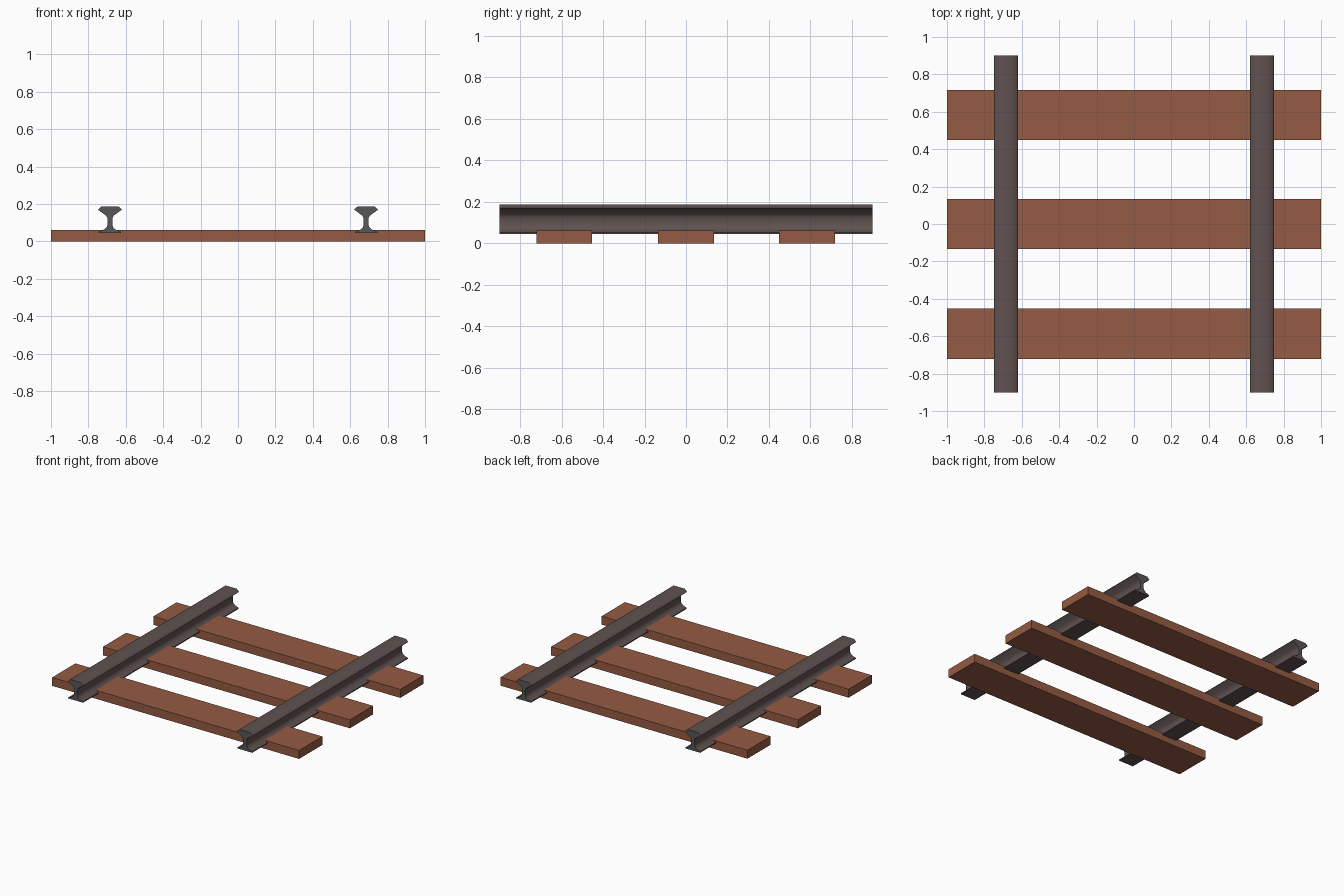
import bpy
import bmesh
import math

cube = bpy.data.objects.get("Cube")
if cube:
    bpy.data.objects.remove(cube, do_unlink=True)


def make_material(name, rgb):
    mat = bpy.data.materials.new(name)
    mat.use_nodes = True
    color = (*rgb, 1.0)
    mat.diffuse_color = color
    mat.node_tree.nodes["Principled BSDF"].inputs["Base Color"].default_value = color
    return mat


WOOD = make_material("brown wood", (0.30, 0.105, 0.057))
STEEL = make_material("weathered steel", (0.115, 0.084, 0.08))
CUT_STEEL = make_material("cut grey steel", (0.095, 0.095, 0.10))


def add_sleeper(name, y):
    bpy.ops.mesh.primitive_cube_add(size=1, location=(0, y, 0.031))
    obj = bpy.context.object
    obj.name = name
    obj.scale = (2.0, 0.268, 0.062)
    bpy.ops.object.transform_apply(location=False, rotation=False, scale=True)
    obj.data.materials.append(WOOD)


# Half of the rail section, from foot to head: (half width, height)
HALF_SECTION = [
    (0.060, 0.045), (0.060, 0.052), (0.030, 0.064), (0.017, 0.076), (0.013, 0.090),
    (0.013, 0.125), (0.020, 0.138), (0.064, 0.170), (0.045, 0.188),
]


def add_rail(name, x, half_length=0.9):
    section = HALF_SECTION + [(-w, z) for w, z in reversed(HALF_SECTION)]
    bm = bmesh.new()
    end = bm.faces.new([bm.verts.new((w, -half_length, z)) for w, z in section])
    grown = bmesh.ops.extrude_face_region(bm, geom=[end], use_keep_orig=True)
    far = [v for v in grown["geom"] if isinstance(v, bmesh.types.BMVert)]
    bmesh.ops.translate(bm, verts=far, vec=(0, 2 * half_length, 0))
    bmesh.ops.recalc_face_normals(bm, faces=bm.faces)
    # Sawn ends are a more neutral grey
    for face in bm.faces:
        face.material_index = int(abs(face.normal.y) > 0.9)
    mesh = bpy.data.meshes.new(name)
    bm.to_mesh(mesh)
    bm.free()
    mesh.materials.append(STEEL)
    mesh.materials.append(CUT_STEEL)
    obj = bpy.data.objects.new(name, mesh)
    obj.location.x = x
    bpy.context.collection.objects.link(obj)
    bpy.ops.object.select_all(action="DESELECT")
    obj.select_set(True)
    bpy.context.view_layer.objects.active = obj
    bpy.ops.object.shade_smooth_by_angle(angle=math.radians(55))


# Wooden sleepers
for label, y in (("front", -0.587), ("middle", 0.0), ("back", 0.583)):
    add_sleeper(label + "_sleeper", y)

# Steel rails
for label, side in (("left", 1), ("right", -1)):
    add_rail(label + "_rail", side * 0.685)
